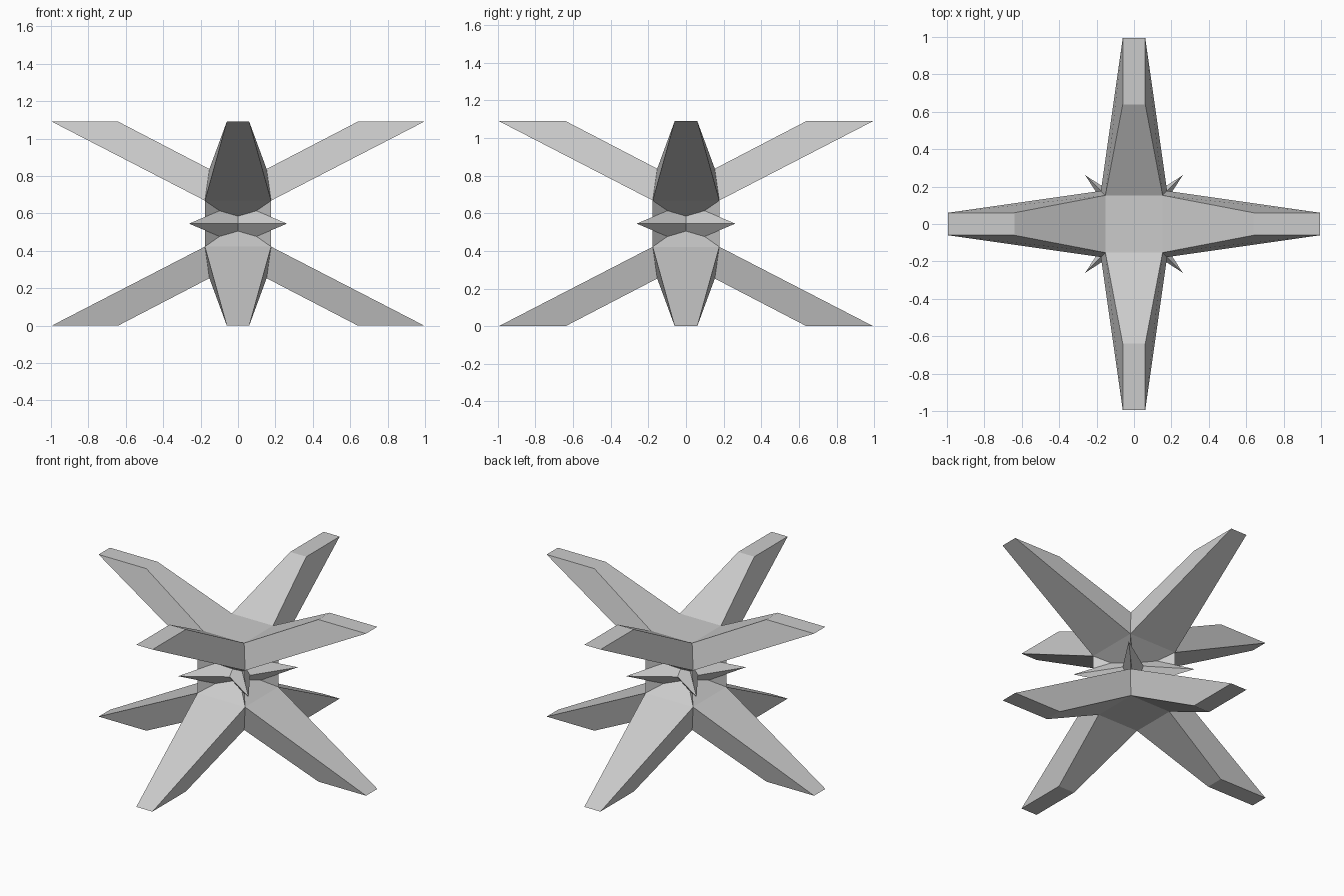
import bpy, bmesh, math
from mathutils import Vector, Matrix

if "Cube" in bpy.data.objects:
    bpy.data.objects.remove(bpy.data.objects["Cube"])

MID = 0.545  # mirror plane height


def build(name, faces, mirror=True):
    """Repeat faces four times round z, weld, and mirror about the mid plane."""
    bm = bmesh.new()
    for k in range(4):
        rot = Matrix.Rotation(k * math.pi / 2, 3, 'Z')
        for face in faces:
            bm.faces.new([bm.verts.new(rot @ Vector(p)) for p in face])
    bmesh.ops.remove_doubles(bm, verts=bm.verts, dist=0.0005)
    bmesh.ops.recalc_face_normals(bm, faces=bm.faces)
    me = bpy.data.meshes.new(name)
    bm.to_mesh(me)
    bm.free()
    ob = bpy.data.objects.new(name, me)
    ob.location.z = MID
    bpy.context.collection.objects.link(ob)
    if mirror:
        mod = ob.modifiers.new("mirror", 'MIRROR')
        mod.use_axis = (False, False, True)
        mod.use_clip = True
    return ob


def pair(x, y, z):
    return (x, -y, z - MID), (x, y, z - MID)


centre = (0, 0, 0)
t0, t1 = pair(0.153, 0.153, 0.837)   # top of the arm root
b0, b1 = pair(0.177, 0.177, 0.668)   # underside of the arm root
u0, u1 = pair(0.64, 0.06, 1.09)      # inner edge of the flat tip
p0, p1 = pair(0.995, 0.06, 1.09)     # point of the arm

# Four tapered arms with cut-off tips, closed by a pyramid at the waist
build("arms", [
    (t0, u0, u1, t1),
    (u0, p0, p1, u1),
    (p0, b0, b1, p1),
    (t0, b0, p0, u0),
    (t1, u1, p1, b1),
    (b0, b1, centre),
    (t0, t1, (0, 0, 0.837 - MID)),
])

# Thin diagonal webs joining the upper and lower corners
build("waist_webs", [(b0, (0.177, -0.177, 0), centre)])

# Small four-pointed star around the waist
tip0, tip1 = pair(0.262, 0.262, MID)
valley = (0.09, 0, 0)
apex = (0, 0, 0.11)
build("waist_spikes", [(tip0, valley, apex), (valley, tip1, apex)])
